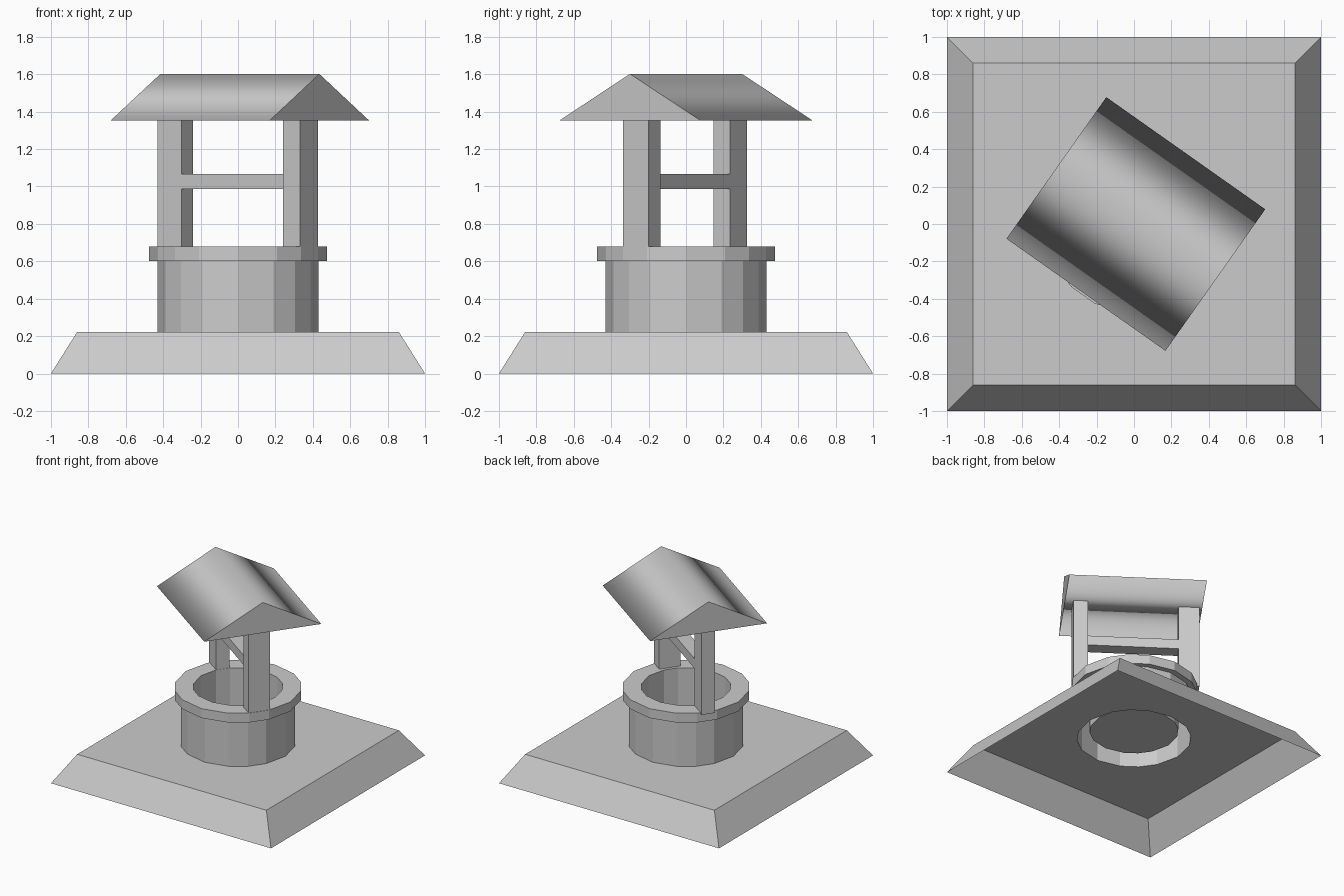
import bpy, bmesh, math
from mathutils import Matrix

if "Cube" in bpy.data.objects:
    bpy.data.objects.remove(bpy.data.objects["Cube"])

TURN = math.radians(-35.2)
# 16 slightly uneven ring directions, repeating every quarter turn
ANGLES = [math.radians(q * 90 + a) for q in range(4) for a in (0, 26, 45, 64)]


def make_object(name, bm, turned=False):
    bmesh.ops.recalc_face_normals(bm, faces=bm.faces)
    mesh = bpy.data.meshes.new(name)
    bm.to_mesh(mesh)
    bm.free()
    obj = bpy.data.objects.new(name, mesh)
    bpy.context.collection.objects.link(obj)
    if turned:
        obj.rotation_euler.z = TURN
    return obj


def ring(bm, r, z):
    return [bm.verts.new((r * math.cos(a), r * math.sin(a), z)) for a in ANGLES]


def square(bm, h, z):
    return [bm.verts.new((x * h, y * h, z)) for x, y in ((1, 1), (-1, 1), (-1, -1), (1, -1))]


def bridge(bm, a, b):
    n = len(a)
    for i in range(n):
        j = (i + 1) % n
        bm.faces.new((a[i], a[j], b[j], b[i]))


def box(name, u0, u1, depth, z0, z1):
    bm = bmesh.new()
    m = Matrix.Translation(((u0 + u1) / 2, 0, (z0 + z1) / 2)) @ Matrix.Diagonal((u1 - u0, depth, z1 - z0, 1))
    bmesh.ops.create_cube(bm, size=1, matrix=m)
    return make_object(name, bm, True)


# Base and well: one shell, open underneath
bm = bmesh.new()
foot, top = square(bm, 1.0, 0), square(bm, 0.86, 0.222)
bridge(bm, foot, top)
profile = [(0.43, 0.222), (0.43, 0.603), (0.475, 0.603), (0.475, 0.68), (0.335, 0.68), (0.335, 0.285)]
rings = [ring(bm, r, z) for r, z in profile]
for a, b in zip(rings, rings[1:]):
    bridge(bm, a, b)
bm.faces.new(rings[-1])
# base top around the well, one face per side
for q in range(4):
    arc = [rings[0][(q * 4 + 2 + k) % 16] for k in range(5)]
    bm.faces.new([top[q], top[(q + 1) % 4]] + arc[::-1])
make_object("well_and_base", bm)

# Posts and crossbeam
box("left_post", -0.49, -0.332, 0.108, 0.67, 1.352)
box("right_post", 0.355, 0.465, 0.168, 0.67, 1.352)
box("crossbeam", -0.34, 0.36, 0.11, 0.987, 1.067)

# Roof: gable prism, smooth around the sides with flat ends
bm = bmesh.new()
ends = [[bm.verts.new((x, y, z)) for y, z in ((-0.463, 1.352), (0.463, 1.352), (0, 1.602))]
        for x in (-0.52, 0.52)]
bridge(bm, *ends)
for f in bm.faces:
    f.smooth = True
for end in ends:
    cap = bm.faces.new(end)
    for e in cap.edges:
        e.smooth = False
roof = make_object("roof", bm, True)
roof.location.x = 0.01
